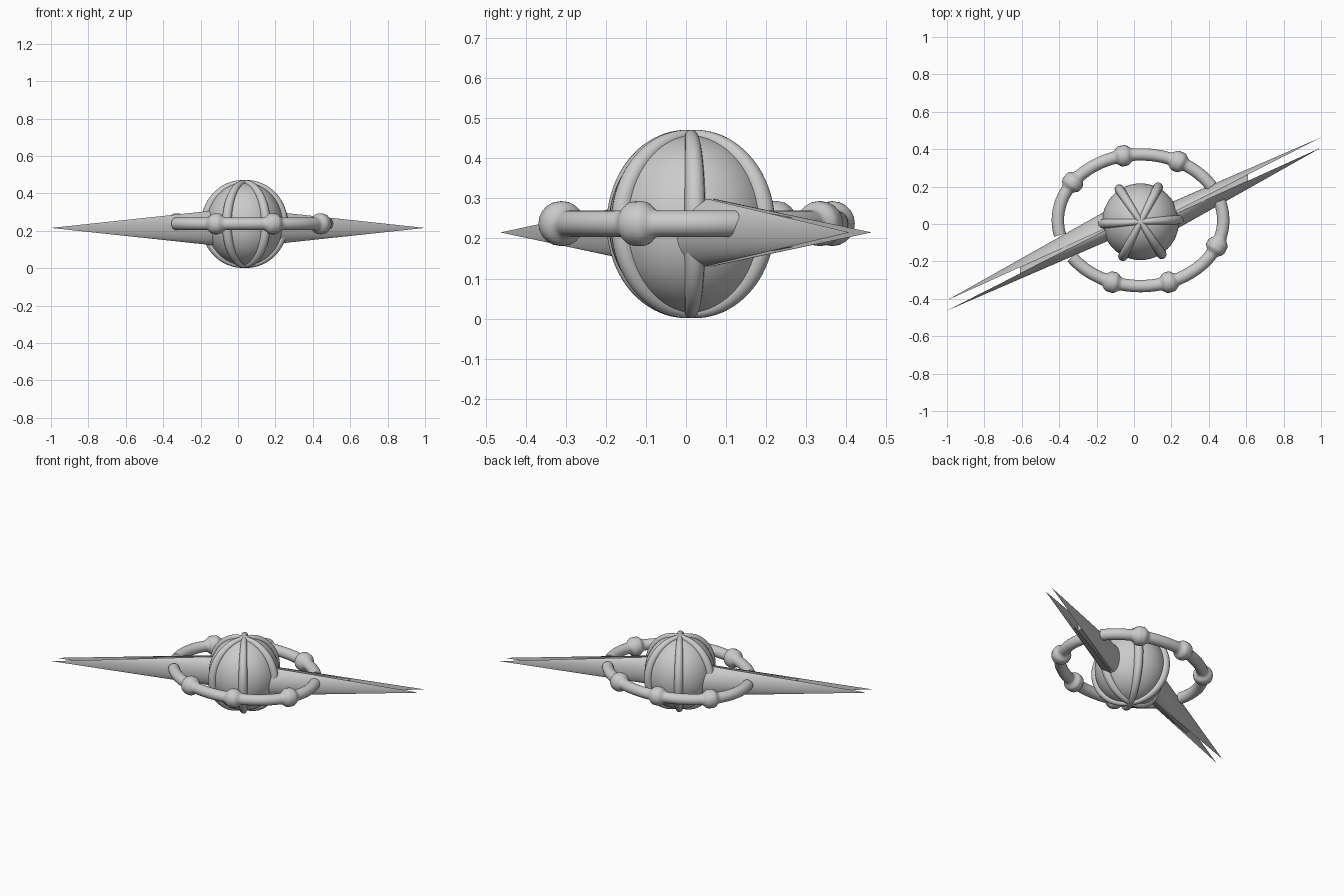
import bpy, bmesh
from math import sin, cos, pi, radians, exp
from mathutils import Vector

if "Cube" in bpy.data.objects:
    bpy.data.objects.remove(bpy.data.objects["Cube"])

CORE = Vector((0.035, 0.012, 0.236))
RING = Vector((0.035, 0.02, 0.237))


def finish(name, bm, angle=40):
    bmesh.ops.recalc_face_normals(bm, faces=bm.faces)
    me = bpy.data.meshes.new(name)
    bm.to_mesh(me)
    bm.free()
    ob = bpy.data.objects.new(name, me)
    bpy.context.collection.objects.link(ob)
    bpy.ops.object.select_all(action='DESELECT')
    ob.select_set(True)
    bpy.context.view_layer.objects.active = ob
    bpy.ops.object.shade_smooth_by_angle(angle=radians(angle))
    return ob


def loft(name, loops, angle=40):
    """Skin closed loops of points and cap both ends."""
    bm = bmesh.new()
    rows = [[bm.verts.new(p) for p in lp] for lp in loops]
    n = len(rows[0])
    for a, b in zip(rows, rows[1:]):
        for i in range(n):
            bm.faces.new((a[i], a[(i + 1) % n], b[(i + 1) % n], b[i]))
    bm.faces.new(rows[0])
    bm.faces.new(rows[-1])
    return finish(name, bm, angle)


def tube(name, pts, radii, side, sides=20):
    """Sweep a circle along points; side(i) gives the in-section direction."""
    loops = []
    for i, p in enumerate(pts):
        t = (pts[min(i + 1, len(pts) - 1)] - pts[max(i - 1, 0)]).normalized()
        u = side(i)
        v = t.cross(u).normalized()
        u = v.cross(t)
        loops.append([p + radii[i] * (u * cos(2 * pi * k / sides) + v * sin(2 * pi * k / sides))
                      for k in range(sides)])
    return loft(name, loops)


# Central core
bm = bmesh.new()
bmesh.ops.create_uvsphere(bm, u_segments=48, v_segments=32, radius=1)
for v in bm.verts:
    v.co = Vector((v.co.x * 0.205, v.co.y * 0.205, v.co.z * 0.222)) + CORE
finish("core", bm)

# Six meridian ribs on the core
for k in range(6):
    a = radians(60 * k + 3)
    out = Vector((cos(a), sin(a), 0))
    across = Vector((-sin(a), cos(a), 0))
    ts = [-pi / 2 + pi * i / 40 for i in range(41)]
    pts = [CORE + out * (0.207 * cos(t)) + Vector((0, 0, 0.220 * sin(t))) for t in ts]
    tube(f"core_rib_{k + 1}", pts, [0.015 + 0.011 * cos(t) for t in ts], lambda i: across, 14)


# Broken oval ring: two arcs with swollen collars
def ring_arc(name, start, end, collars):
    n = 160
    degs = [start + (end - start) * i / n for i in range(n + 1)]
    at = lambda d: RING + Vector((0.442 * cos(radians(d)), 0.352 * sin(radians(d)), 0))
    pts = [at(d) for d in degs]
    radii = [0.033 + 0.023 * sum(exp(-((p - at(c)).length / 0.036) ** 4) for c in collars)
             for p in pts]
    tube(name, pts, radii, lambda i: Vector((0, 0, 1)))


ring_arc("ring_back", 31, 193, (63, 102, 145))
ring_arc("ring_front", 214, 377, (250, 290, 337))


# Split spikes, repeated by a half turn
def place(x, y, z, s):
    return Vector((x * s, y * s, z + 0.215))


def half_spike(name, s, tip_y, depth, n=20):
    bm = bmesh.new()
    base = [bm.verts.new(place(0, -0.045 + depth * sin(pi * k / n), 0.107 * cos(pi * k / n), s))
            for k in range(n + 1)]
    tip = bm.verts.new(place(1.0, tip_y, 0, s))
    for i in range(n + 1):
        bm.faces.new((base[i], base[(i + 1) % (n + 1)], tip))
    bm.faces.new(base)
    finish(name, bm, 35)


for side, s in (("right", 1), ("left", -1)):
    half_spike(side + "_spike_outer", s, 0.408, -0.11)
    half_spike(side + "_spike_inner", s, 0.463, 0.075)
    # web closing the slit between the halves
    loops = []
    for x in (0.0, 0.61):
        h = 0.107 * (1 - x) * 0.88
        y0, y1 = -0.047 + 0.453 * x, -0.043 + 0.508 * x
        loops.append([place(x, y, z, s) for y, z in ((y0, -h), (y1, -h), (y1, h), (y0, h))])
    loft(side + "_spike_web", loops)
